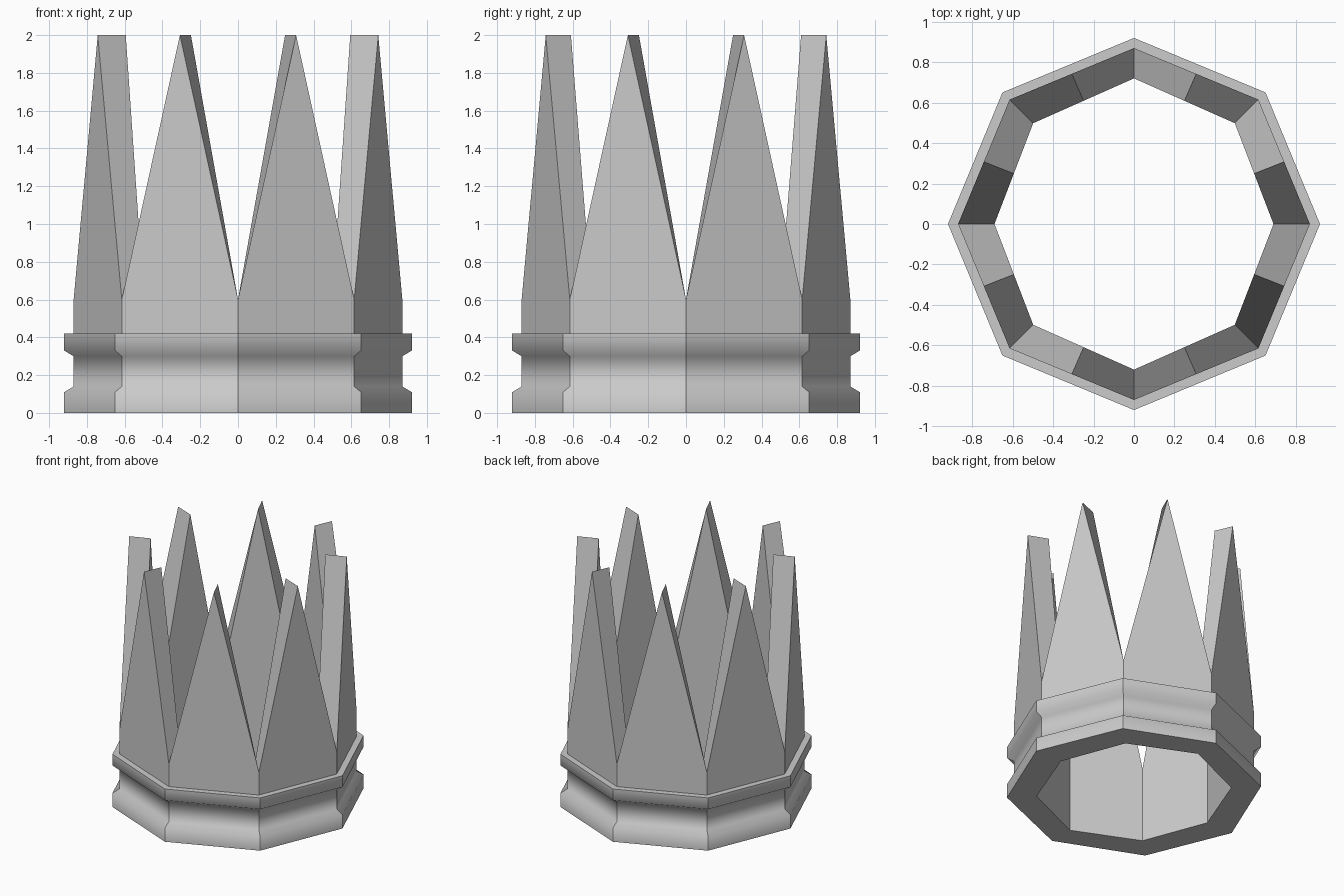
import bpy, bmesh, math
from mathutils import Vector

if "Cube" in bpy.data.objects:
    bpy.data.objects.remove(bpy.data.objects["Cube"])

N = 8
# Outer profile (radius, z): foot band, groove, upper band, wall
PROFILE = [(0.92, 0), (0.92, 0.11), (0.87, 0.14), (0.87, 0.30),
           (0.92, 0.33), (0.92, 0.42), (0.87, 0.42), (0.87, 0.60)]
TIP_Z = 2.0

bm = bmesh.new()


def ring(rx, ry, rd, z):
    """Octagon with separate radii on x, on y and on the diagonals."""
    verts = []
    for i in range(N):
        a = i * math.tau / N
        r = rd if i % 2 else (rx if i % 4 == 0 else ry)
        verts.append(bm.verts.new((r * math.cos(a), r * math.sin(a), z)))
    return verts


def tips(loop):
    """Spike tips above the middle of every side."""
    out = []
    for i in range(N):
        m = (loop[i].co + loop[(i + 1) % N].co) / 2
        out.append(bm.verts.new(Vector((m.x, m.y, TIP_Z))))
    return out


# Rings of the outer profile, then the inner wall
outer = [ring(r, r, r, z) for r, z in PROFILE]
inner_low = ring(0.69, 0.72, 0.705, 0)
inner_top = ring(0.69, 0.72, 0.705, 0.60)
tip_out, tip_in = tips(outer[-1]), tips(inner_top)

smooth_faces = set()
for i in range(N):
    j = (i + 1) % N
    # Moulded band and wall
    for k in range(len(outer) - 1):
        a, b = outer[k], outer[k + 1]
        f = bm.faces.new((a[i], a[j], b[j], b[i]))
        if k < 5:
            smooth_faces.add(f)
    # Inner wall and underside
    bm.faces.new((inner_low[j], inner_low[i], inner_top[i], inner_top[j]))
    bm.faces.new((inner_low[i], inner_low[j], outer[0][j], outer[0][i]))
    # Spike: outer face, inner face and two slopes
    o, n = outer[-1], inner_top
    bm.faces.new((o[i], o[j], tip_out[i]))
    bm.faces.new((n[j], n[i], tip_in[i]))
    bm.faces.new((o[j], n[j], tip_in[i], tip_out[i]))
    bm.faces.new((n[i], o[i], tip_out[i], tip_in[i]))

bmesh.ops.recalc_face_normals(bm, faces=bm.faces[:])

# Smooth the band's moulding vertically, keep the octagon corners sharp
for f in smooth_faces:
    f.smooth = True
for e in bm.edges:
    level = abs(e.verts[0].co.z - e.verts[1].co.z) < 1e-5
    e.smooth = level and all(f in smooth_faces for f in e.link_faces)

mesh = bpy.data.meshes.new("crown")
bm.to_mesh(mesh)
bm.free()
bpy.context.collection.objects.link(bpy.data.objects.new("crown", mesh))
